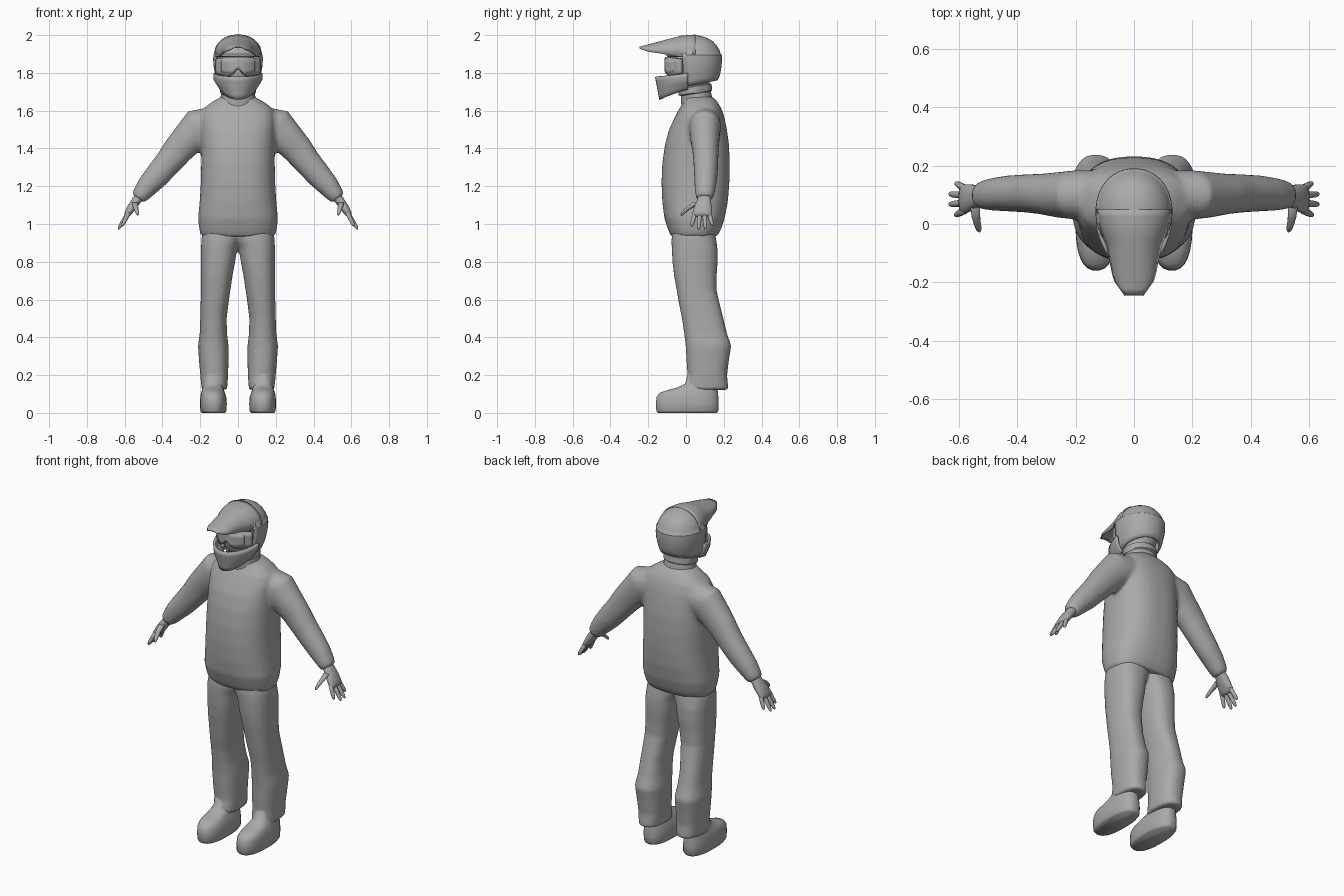
import bpy, bmesh, math
from mathutils import Vector

grey = bpy.data.materials.new("plain_grey")
grey.diffuse_color = (0.4, 0.4, 0.4, 1)


def finish(name, bm, smooth_angle=50):
    bmesh.ops.recalc_face_normals(bm, faces=bm.faces[:])
    me = bpy.data.meshes.new(name)
    bm.to_mesh(me)
    bm.free()
    me.materials.append(grey)
    ob = bpy.data.objects.new(name, me)
    bpy.context.collection.objects.link(ob)
    bpy.ops.object.select_all(action='DESELECT')
    ob.select_set(True)
    bpy.context.view_layer.objects.active = ob
    bpy.ops.object.shade_smooth_by_angle(angle=math.radians(smooth_angle))
    return ob


def loft(bm, rings, n=24, power=2.0, side=1, tilt=0.0):
    """Rings: (x, y, z, half width, half depth, turn about y in degrees)."""
    loops = []
    for x, y, z, a, b, turn in rings:
        t, loop = math.radians(turn), []
        for i in range(n):
            w = 2 * math.pi * (i + 0.5) / n
            c, s = math.cos(w), math.sin(w)
            u = a * math.copysign(abs(c) ** (2 / power), c)
            v = b * math.copysign(abs(s) ** (2 / power), s)
            loop.append(bm.verts.new((side * (x + u * math.cos(t)), y + v,
                                      z + u * math.sin(t) + tilt * v)))
        loops.append(loop)
    for p, q in zip(loops, loops[1:]):
        for i in range(n):
            j = (i + 1) % n
            bm.faces.new((p[i], p[j], q[j], q[i]))
    bm.faces.new(loops[0])
    bm.faces.new(loops[-1])


def boxed(rows):
    """Rows (z, x0, x1, y0, y1) to level rings."""
    return [((x0 + x1) / 2, (y0 + y1) / 2, z, (x1 - x0) / 2, (y1 - y0) / 2, 0)
            for z, x0, x1, y0, y1 in rows]


def fuse(ob, size, rounds):
    """Blend overlapping pieces into one soft cloth skin."""
    m = ob.modifiers.new("fuse", 'REMESH')
    m.mode, m.voxel_size, m.use_smooth_shade = 'VOXEL', size, True
    s = ob.modifiers.new("soften", 'SMOOTH')
    s.factor, s.iterations = 0.5, rounds


def sheet(name, fn, nu, nv, thick):
    """Curved plate: fn(u in -1..1, v in 0..1)."""
    bm = bmesh.new()
    g = [[bm.verts.new(fn(2 * i / nu - 1, j / nv)) for i in range(nu + 1)]
         for j in range(nv + 1)]
    for j in range(nv):
        for i in range(nu):
            bm.faces.new((g[j][i], g[j][i + 1], g[j + 1][i + 1], g[j + 1][i]))
    ob = finish(name, bm)
    m = ob.modifiers.new("thickness", 'SOLIDIFY')
    m.thickness, m.offset = thick, 0
    return ob


def steps(v, table):
    """Linear lookup in (v, value) pairs."""
    for (a, p), (b, q) in zip(table, table[1:]):
        if v <= b:
            return p + (q - p) * (v - a) / (b - a)
    return table[-1][1]


# Jacket: body and both sleeves
bm = bmesh.new()
loft(bm, boxed([(.935, -.195, .195, -.08, .165), (.97, -.205, .205, -.095, .185),
                (1.03, -.212, .212, -.115, .205), (1.12, -.203, .203, -.126, .222),
                (1.22, -.197, .197, -.13, .23), (1.32, -.195, .195, -.126, .232),
                (1.42, -.195, .195, -.112, .228), (1.5, -.197, .197, -.09, .217),
                (1.56, -.2, .2, -.062, .205), (1.61, -.185, .185, -.036, .188),
                (1.645, -.14, .14, -.012, .168), (1.675, -.085, .085, -.01, .14)]),
     32, 2.5)
for side in (1, -1):
    loft(bm, [(.13, .10, 1.53, .095, .085, 62), (.20, .10, 1.515, .105, .085, 52),
              (.26, .10, 1.455, .09, .078, 44), (.315, .103, 1.395, .082, .07, 41),
              (.37, .105, 1.325, .073, .066, 40), (.43, .105, 1.255, .067, .062, 42),
              (.48, .102, 1.2, .058, .057, 42), (.515, .1, 1.155, .047, .05, 38),
              (.53, .098, 1.135, .038, .043, 36)], 20, 2.1, side)
fuse(finish("jacket", bm), .011, 5)

# Trousers: two legs meeting at the hips
bm = bmesh.new()
for side in (1, -1):
    loft(bm, boxed([(.122, .058, .192, -.01, .225), (.2, .052, .2, .008, .218),
                    (.28, .05, .207, .002, .228), (.355, .05, .212, -.002, .24),
                    (.42, .058, .203, -.01, .218), (.5, .06, .2, -.022, .198),
                    (.58, .05, .198, -.038, .178), (.65, .04, .196, -.05, .162),
                    (.73, .028, .196, -.064, .163), (.8, .015, .196, -.072, .168),
                    (.87, .003, .196, -.076, .167), (.92, -.02, .194, -.077, .16),
                    (.98, -.04, .185, -.07, .15)]), 24, 2.4, side)
fuse(finish("trousers", bm), .01, 4)

for side, tag in ((1, "left"), (-1, "right")):
    # Boot
    bm = bmesh.new()
    loft(bm, boxed([(0, .068, .192, -.15, .165), (.012, .06, .2, -.158, .172),
                    (.05, .059, .201, -.16, .174), (.085, .062, .2, -.157, .172),
                    (.108, .07, .195, -.138, .17), (.122, .075, .19, -.095, .168),
                    (.135, .077, .187, -.045, .167), (.155, .08, .185, -.005, .165),
                    (.25, .085, .18, .02, .16)]), 28, 2.5, side)
    finish(tag + "_boot", bm, 60)
    # Hand: palm, four fingers and thumb
    bm = bmesh.new()
    loft(bm, [(.51, .098, 1.16, .026, .034, 36), (.535, .096, 1.128, .025, .036, 34),
              (.56, .09, 1.092, .024, .046, 30), (.582, .086, 1.058, .019, .05, 28),
              (.592, .085, 1.042, .012, .046, 28)], 16, 2.3, side)
    for y0, y1, x1, z1 in ((.048, .03, .614, .988), (.073, .067, .634, .972),
                           (.098, .103, .634, .974), (.121, .14, .612, .992)):
        base, tip = Vector((.578, y0, 1.062)), Vector((x1, y1, z1))
        loft(bm, [(*base.lerp(tip, f), r, r, 28) for f, r in
                  ((0, .013), (.35, .0125), (.75, .011), (.93, .008), (1, .003))],
             8, 2, side)
    loft(bm, [(.545, .062, 1.115, .017, .026, 0), (.543, .03, 1.095, .015, .021, 0),
              (.538, .003, 1.075, .012, .016, 0), (.533, -.015, 1.058, .01, .012, 0),
              (.531, -.023, 1.046, .005, .006, 0)], 10, 2, side)
    finish(tag + "_hand", bm, 80)

# Neck with collar
bm = bmesh.new()
loft(bm, [(0, .06, 1.60, .098, .085, 0), (0, .057, 1.655, .095, .083, 0),
          (0, .052, 1.69, .09, .08, 0), (0, .05, 1.695, .096, .09, 0),
          (0, .046, 1.728, .095, .09, 0), (0, .045, 1.733, .085, .08, 0),
          (0, .045, 1.80, .08, .075, 0)], 24, 2, 1, .15)
finish("neck_collar", bm)

# Face inside the helmet
bm = bmesh.new()
bmesh.ops.create_uvsphere(bm, u_segments=24, v_segments=16, radius=1)
for v in bm.verts:
    v.co = Vector((v.co.x * .1, .03 + v.co.y * .112, 1.815 + v.co.z * .125))
finish("face", bm, 80)

# Helmet shell with a raised band and an open face port
bm = bmesh.new()
rows = [(1.735, .105, -.08, .168), (1.76, .114, -.09, .178), (1.79, .121, -.1, .184),
        (1.83, .129, -.105, .189), (1.87, .132, -.107, .191), (1.895, .131, -.106, .19),
        (1.899, .126, -.1, .185), (1.92, .121, -.094, .178), (1.945, .108, -.08, .163),
        (1.968, .088, -.058, .142), (1.985, .064, -.03, .113), (1.995, .038, 0, .083),
        (2.0, .012, .03, .053)]
loft(bm, boxed([(z, -w, w, a, b) for z, w, a, b in rows]), 40, 2.1)
for v in bm.verts:  # the lower rim rises towards the back
    v.co.z += .2 * (v.co.y - .04) * max(0, (1.87 - v.co.z) / .135)
port = [f for f in bm.faces if len(f.verts) > 4 and f.calc_center_median().z < 1.8
        or f.calc_center_median().y < -.02 and f.calc_center_median().z < 1.893]
bmesh.ops.delete(bm, geom=port, context='FACES')
shell = finish("helmet_shell", bm, 40)
m = shell.modifiers.new("thickness", 'SOLIDIFY')
m.thickness, m.offset = .012, -1


# Chin guard: pointed bar wrapping the jaw
def chin(u, v):
    a = u * math.pi / 2
    c = max(0, math.cos(a))
    low, high = 1.715 - .055 * c ** 1.5, 1.80 - .02 * c
    x = .124 * math.sin(a) * (.72 + .28 * min(1, v * 1.6))
    y = .01 - (.145 + .022 * v) * c ** 1.25
    return x, y, low + (high - low) * v


sheet("chin_guard", chin, 24, 5, .014)


# Sun visor: arched peak tapering to a blunt tip
def visor(u, v):
    y = .05 - .295 * v
    w = steps(v, [(0, .128), (.2, .12), (.42, .093), (.82, .068), (1, .03)])
    top = steps(v, [(0, 2.0), (.25, 1.994), (.5, 1.975), (1, 1.936)])
    edge = steps(v, [(0, 1.885), (.3, 1.885), (.6, 1.902), (.85, 1.913), (1, 1.928)])
    return u * w, y, edge + (top - edge) * math.sqrt(max(0, 1 - abs(u) ** 2.2))


sheet("sun_visor", visor, 20, 12, .006)


# Goggles: frame with a nose notch, and a proud lens
def goggle(scale, out):
    def fn(u, v):
        low = 1.785 + .035 * math.exp(-(u / .22) ** 2) + .012 * u ** 4
        high = 1.885 - .012 * u * u
        mid = (low + high) / 2
        return (.108 * scale * u, -.095 - out + .072 * (u * scale) ** 2,
                mid + (high - low) * scale * (v - .5))
    return fn


sheet("goggle_frame", goggle(1, 0), 24, 4, .03)
sheet("goggle_lens", goggle(.8, .016), 24, 4, .008)
